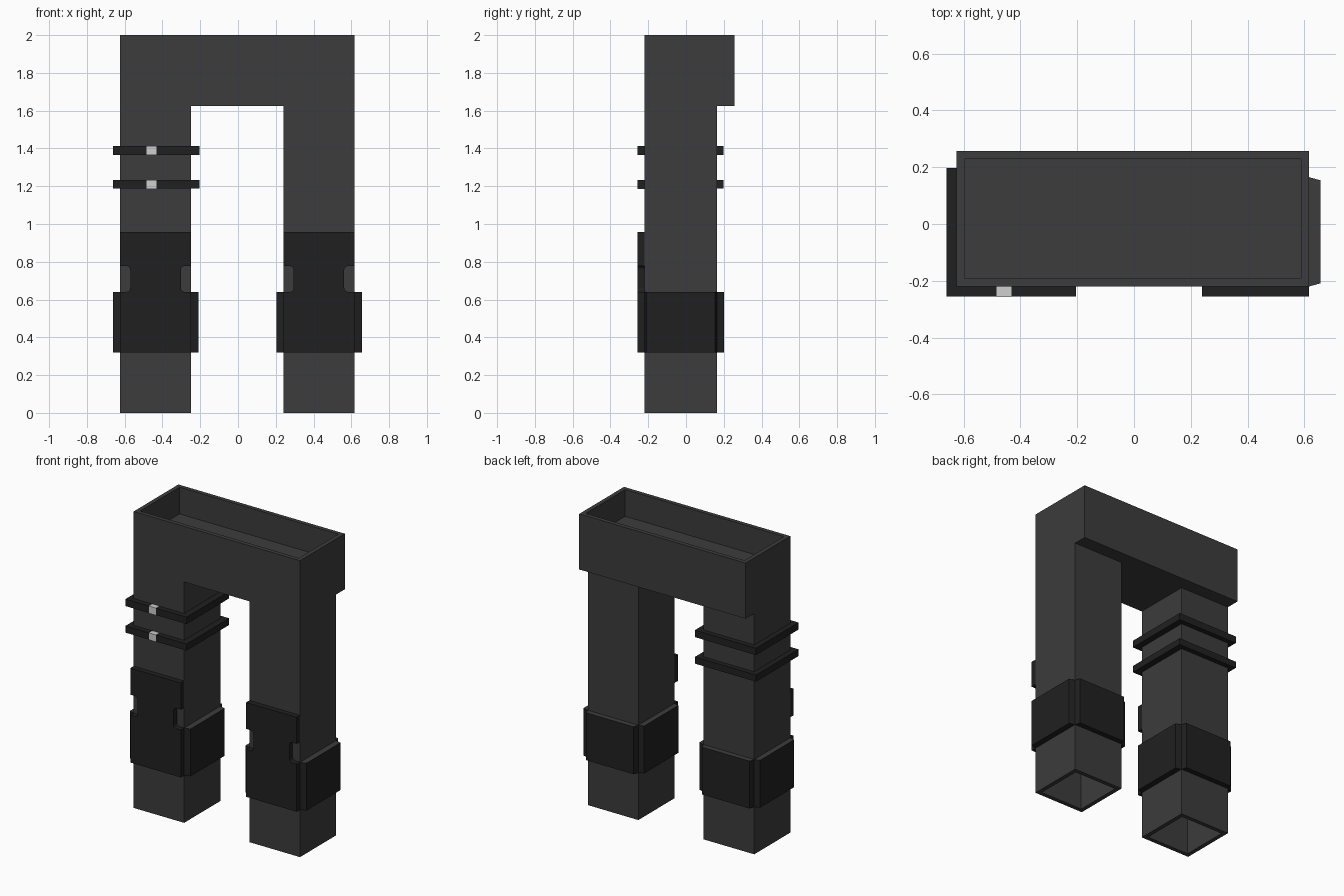
import bpy, bmesh, math
from mathutils import Vector

if "Cube" in bpy.data.objects:
    bpy.data.objects.remove(bpy.data.objects["Cube"])


def material(name, v):
    m = bpy.data.materials.new(name)
    m.diffuse_color = (v, v, v, 1)
    m.use_nodes = True
    m.node_tree.nodes["Principled BSDF"].inputs["Base Color"].default_value = m.diffuse_color
    return m


CLOTH = material("dark grey cloth", 0.045)
PAD = material("black padding", 0.0145)
METAL = material("light grey buckle", 0.62)


def finish(name, bm, *mats):
    bmesh.ops.recalc_face_normals(bm, faces=bm.faces)
    me = bpy.data.meshes.new(name)
    bm.to_mesh(me)
    bm.free()
    for m in mats:
        me.materials.append(m)
    ob = bpy.data.objects.new(name, me)
    bpy.context.collection.objects.link(ob)
    return ob


def prism(bm, pts, lo, hi, axis="z"):
    """Extrude a 2D outline: (x, y) along z, or (x, z) along y."""
    place = (lambda a, b, t: (a, b, t)) if axis == "z" else (lambda a, b, t: (a, t, b))
    base = bm.faces.new([bm.verts.new(place(a, b, lo)) for a, b in pts])
    ext = bmesh.ops.extrude_face_region(bm, geom=[base])["geom"]
    shift = Vector(place(0, 0, hi - lo))
    for v in ext:
        if isinstance(v, bmesh.types.BMVert):
            v.co += shift
    bmesh.ops.recalc_face_normals(bm, faces=bm.faces)


def rect(x0, x1, y0, y1):
    return [(x0, y0), (x1, y0), (x1, y1), (x0, y1)]


def hollow(bm, up, depth, wall=0.04):
    """Sink a pocket into the end face that points up or down."""
    bm.normal_update()
    face = [f for f in bm.faces if f.normal.z * up > 0.9][0]
    bmesh.ops.inset_region(bm, faces=[face], thickness=wall)
    ext = bmesh.ops.extrude_face_region(bm, geom=[face])["geom"]
    for v in ext:
        if isinstance(v, bmesh.types.BMVert):
            v.co.z -= up * depth
    if face.is_valid:
        bm.faces.remove(face)


X0, X1 = -0.625, 0.617
Y0, Y1, YB = -0.22, 0.165, 0.257
LEG_W, CROTCH, T = 0.377, 1.625, 0.036

# waist block, open at the top
bm = bmesh.new()
prism(bm, rect(X0, X1, Y0, YB), CROTCH, 2.0)
hollow(bm, 1, 0.18)
finish("waist", bm, CLOTH)

for side, a in (("left", X0), ("right", X1 - LEG_W)):
    b = a + LEG_W

    # leg tube, open at the bottom
    bm = bmesh.new()
    prism(bm, rect(a, b, Y0, Y1), 0.0, CROTCH)
    hollow(bm, -1, 0.25)
    finish(side + "_leg", bm, CLOTH)

    # front knee pad with rounded side notches
    h, n, r, zl, zh = LEG_W / 2, 0.055, 0.022, 0.64, 0.778
    half = [(h, 0.32), (h, zl)]
    for cz, start in ((zl + r, 270), (zh - r, 180)):
        for i in range(4):
            t = math.radians(start - 30 * i)
            half.append((h - n + r + r * math.cos(t), cz + r * math.sin(t)))
    half += [(h, zh), (h, 0.957)]
    c = (a + b) / 2
    outline = [(c + x, z) for x, z in half] + [(c - x, z) for x, z in reversed(half)]
    bm = bmesh.new()
    prism(bm, outline, Y0 - T, Y0, "y")
    finish(side + "_knee_pad", bm, PAD)

    # tapered guard plates on the sides and back, with cloth-coloured tops
    s = 0.011
    plates = {
        "outer_low_x": [(a, Y0), (a, Y1), (a - T, Y1 - s), (a - T, Y0 + s)],
        "outer_high_x": [(b, Y0), (b, Y1), (b + T + .004, Y1 - s), (b + T + .004, Y0 + s)],
        "back": [(a, Y1), (b, Y1), (b - s, Y1 + T), (a + s, Y1 + T)],
    }
    for part, pts in plates.items():
        bm = bmesh.new()
        prism(bm, pts, 0.32, 0.64)
        bm.normal_update()
        for f in bm.faces:
            f.material_index = 1 if f.normal.z > 0.9 else 0
        finish(f"{side}_guard_{part}", bm, PAD, CLOTH)

# two straps with buckles round the left leg
a, b = X0, X0 + LEG_W
outer = rect(a - T, b + 0.043, Y0 - T, Y1 + T - 0.003)
inner = rect(a, b, Y0, Y1)
for i, (z0, z1) in enumerate(((1.187, 1.232), (1.366, 1.413))):
    bm = bmesh.new()
    rings = [[bm.verts.new((x, y, z)) for x, y in pts]
             for pts, z in ((outer, z0), (outer, z1), (inner, z1), (inner, z0))]
    for p, q in zip(rings, rings[1:] + rings[:1]):
        for k in range(4):
            m = (k + 1) % 4
            bm.faces.new((p[k], p[m], q[m], q[k]))
    finish(f"strap_{i + 1}", bm, PAD)

    bm = bmesh.new()
    prism(bm, rect(-0.484, -0.432, Y0 - T - 0.002, Y0), z0 - 0.001, z1 + 0.001)
    finish(f"buckle_{i + 1}", bm, METAL)
